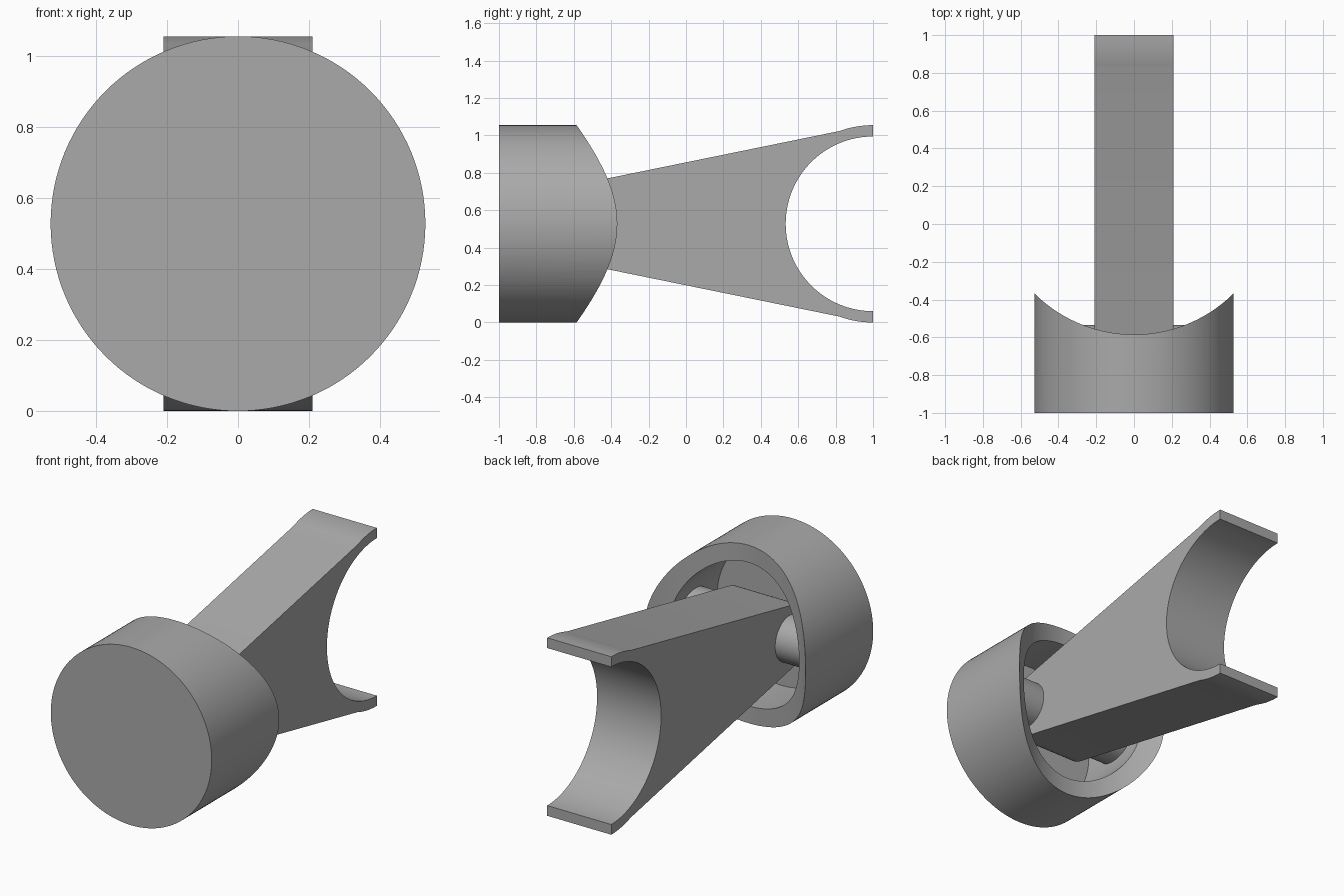
import bpy
import bmesh
from math import cos, sin, pi, radians, asin, atan2
from mathutils import Matrix, Vector

if "Cube" in bpy.data.objects:
    bpy.data.objects.remove(bpy.data.objects["Cube"])

CZ = 0.5275          # height of the main axis
PIN_Y = -0.67        # pin centre
PIN_R = 0.135

steel = bpy.data.materials.new("grey_steel")
steel.use_nodes = True
GREY = (0.4, 0.4, 0.4, 1)
steel.diffuse_color = GREY
steel.node_tree.nodes["Principled BSDF"].inputs["Base Color"].default_value = GREY


def make_object(name, bm):
    bmesh.ops.recalc_face_normals(bm, faces=bm.faces)
    mesh = bpy.data.meshes.new(name)
    bm.to_mesh(mesh)
    bm.free()
    obj = bpy.data.objects.new(name, mesh)
    bpy.context.collection.objects.link(obj)
    mesh.materials.append(steel)
    return obj


def cylinder(name, axis, centre, radius, length, sides=96):
    bm = bmesh.new()
    turn = Vector((0, 0, 1)).rotation_difference(Vector(axis)).to_matrix().to_4x4()
    bmesh.ops.create_cone(bm, cap_ends=True, segments=sides, radius1=radius,
                          radius2=radius, depth=length,
                          matrix=Matrix.Translation(centre) @ turn)
    return make_object(name, bm)


def cut(obj, cutter):
    mod = obj.modifiers.new("cut", "BOOLEAN")
    mod.operation = "DIFFERENCE"
    mod.solver = "EXACT"
    mod.object = cutter
    select(obj)
    bpy.ops.object.modifier_apply(modifier=mod.name)
    bpy.data.objects.remove(cutter)


def select(obj):
    bpy.ops.object.select_all(action="DESELECT")
    obj.select_set(True)
    bpy.context.view_layer.objects.active = obj


def smooth(obj):
    select(obj)
    bpy.ops.object.shade_smooth_by_angle(angle=radians(25))


def arc(y, radius, start, end, steps):
    angles = [start + (end - start) * i / steps for i in range(steps + 1)]
    return [(y + radius * cos(a), radius * sin(a)) for a in angles]


# Piston: hollow cup with a scooped skirt
piston = cylinder("piston", (0, 1, 0), (0, -0.65, CZ), CZ, 0.7, 128)
cut(piston, cylinder("cavity", (0, 1, 0), (0, -0.4, CZ), 0.425, 1.0, 128))
cut(piston, cylinder("scoop", (0, 0, 1), (0, 0.163, CZ), 0.748, 2, 160))
smooth(piston)

# Connecting rod: side outline from small eye to open half-round big end
eye_r = 0.188
flare = atan2(0.203, 1)
fork = asin(0.18 / CZ)
upper = arc(1, CZ, pi / 2, pi / 2 + fork, 8)
eye = arc(PIN_Y, eye_r, pi / 2 + flare, 1.5 * pi - flare, 32)
lower = [(y, -z) for y, z in reversed(upper)]
bore = arc(1, 0.467, 1.5 * pi, pi / 2, 64)
bm = bmesh.new()
outline = [bm.verts.new((-0.21, y, CZ + z)) for y, z in upper + eye + lower + bore]
side = bm.faces.new(outline)
grown = bmesh.ops.extrude_face_region(bm, geom=[side])
bmesh.ops.translate(bm, vec=(0.42, 0, 0),
                    verts=[v for v in grown["geom"] if isinstance(v, bmesh.types.BMVert)])
rod = make_object("connecting_rod", bm)
cut(rod, cylinder("pin_hole", (1, 0, 0), (0, PIN_Y, CZ), PIN_R, 1, 64))
smooth(rod)

# Wrist pin through the small eye into the piston walls
pin = cylinder("wrist_pin", (1, 0, 0), (0, PIN_Y, CZ), PIN_R, 0.9, 64)
smooth(pin)
